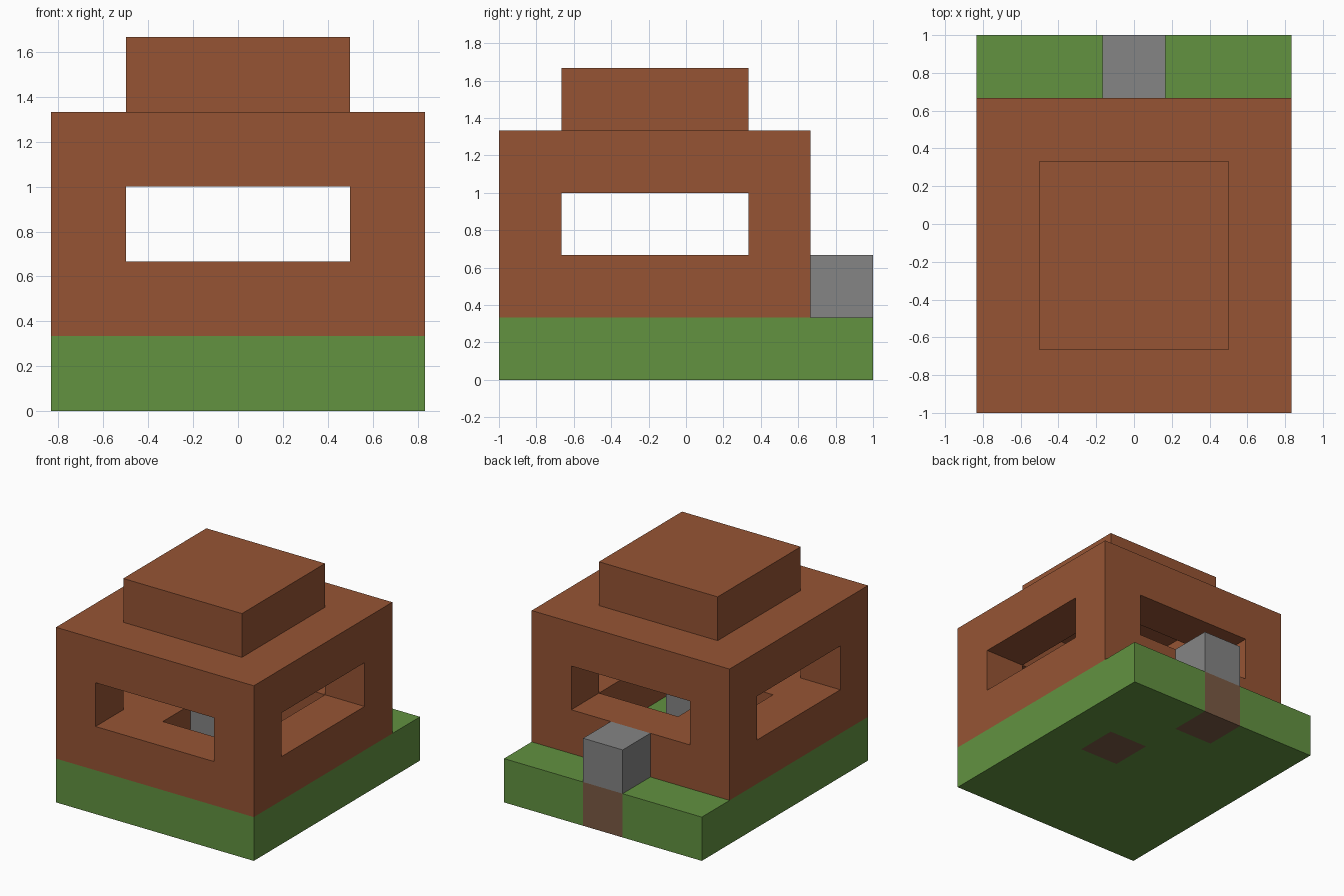
import bpy
import bmesh
from mathutils import Vector

if "Cube" in bpy.data.objects:
    bpy.data.objects.remove(bpy.data.objects["Cube"])

CELL = 1 / 3
ORIGIN = Vector((-2.5, -3, 0))


def make_material(name, rgb):
    # display values to linear
    linear = [((c / 255 + 0.055) / 1.055) ** 2.4 for c in rgb] + [1]
    mat = bpy.data.materials.new(name)
    mat.use_nodes = True
    mat.diffuse_color = linear
    mat.node_tree.nodes["Principled BSDF"].inputs["Base Color"].default_value = linear
    return mat


MATERIALS = {
    "G": make_material("grass_green", (98, 146, 64)),
    "W": make_material("wood_brown", (150, 84, 52)),
    "S": make_material("stone_grey", (133, 133, 133)),
    "D": make_material("dirt_brown", (122, 90, 68)),
}

# Floor plans, one per level, back row first
FULL_ROW, RING_ROW, EMPTY = "WWWWW", "W...W", "....."
RING = [EMPTY, FULL_ROW, RING_ROW, RING_ROW, RING_ROW, FULL_ROW]
CAP_ROW = ".WWW."
PLANS = [
    ["GGDGG", "GGGGG", "GGGDG", "GGGGG", "GGGGG", "GGGGG"],
    ["..S..", FULL_ROW, "WW..W", "W.S.W", "WW..W", FULL_ROW],
    [EMPTY, RING_ROW, EMPTY, EMPTY, EMPTY, RING_ROW],
    RING,
    [EMPTY, EMPTY, CAP_ROW, CAP_ROW, CAP_ROW, EMPTY],
]
blocks = {
    (x, 5 - row, z): letter
    for z, plan in enumerate(PLANS)
    for row, line in enumerate(plan)
    for x, letter in enumerate(line)
    if letter != "."
}


def build_part(name, levels, letters):
    """Join the chosen blocks into one mesh, keeping only exposed faces."""
    bm = bmesh.new()
    for cell, letter in blocks.items():
        if cell[2] not in levels or letter not in letters:
            continue
        made = bmesh.ops.create_cube(bm, size=1)["verts"]
        bmesh.ops.translate(bm, verts=made, vec=Vector(cell) + Vector((0.5, 0.5, 0.5)))
        faces = {f for v in made for f in v.link_faces}
        hidden = []
        for f in faces:
            f.normal_update()
            f.material_index = letters.index(letter)
            beside = tuple(c + round(n) for c, n in zip(cell, f.normal))
            if beside in blocks:
                hidden.append(f)
        bmesh.ops.delete(bm, geom=hidden, context="FACES")
    bmesh.ops.remove_doubles(bm, verts=bm.verts, dist=0.001)
    bmesh.ops.translate(bm, verts=bm.verts, vec=ORIGIN)
    bmesh.ops.scale(bm, verts=bm.verts, vec=(CELL, CELL, CELL))
    mesh = bpy.data.meshes.new(name)
    bm.to_mesh(mesh)
    bm.free()
    for letter in letters:
        mesh.materials.append(MATERIALS[letter])
    obj = bpy.data.objects.new(name, mesh)
    bpy.context.collection.objects.link(obj)
    return obj


# Ground slab with two dirt patches
build_part("ground", [0], "GD")
# Back step and indoor block
build_part("stone_blocks", [1], "S")
# House
build_part("lower_walls", [1], "W")
build_part("corner_posts", [2], "W")
build_part("upper_walls", [3], "W")
build_part("roof_cap", [4], "W")
